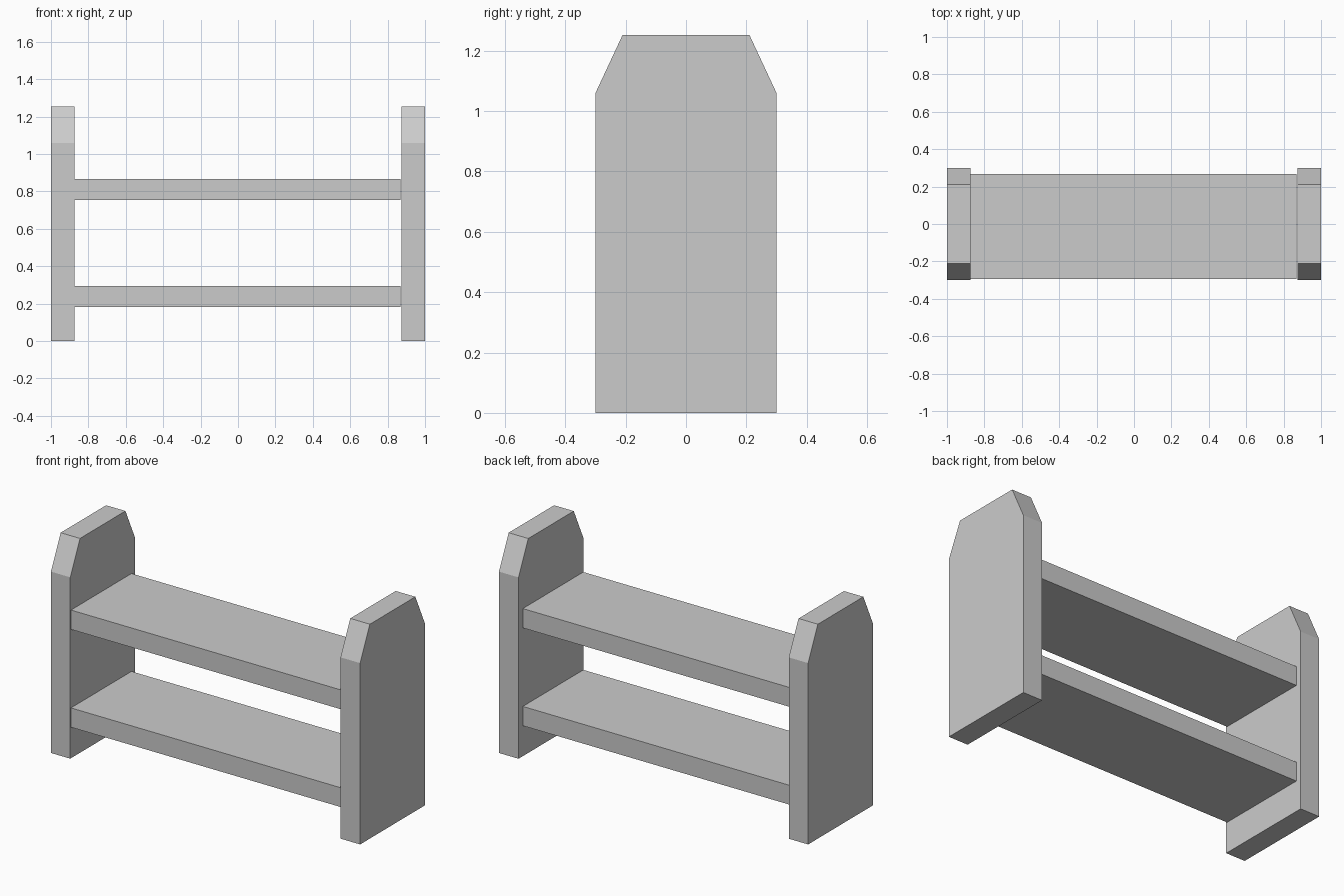
import bpy

if "Cube" in bpy.data.objects:
    bpy.data.objects.remove(bpy.data.objects["Cube"])


def prism(name, profile, x0, x1):
    """Extrude a (y, z) outline along x."""
    n = len(profile)
    verts = [(x, y, z) for x in (x0, x1) for y, z in profile]
    faces = [tuple(reversed(range(n))), tuple(range(n, 2 * n))]
    faces += [(i, (i + 1) % n, n + (i + 1) % n, n + i) for i in range(n)]
    mesh = bpy.data.meshes.new(name)
    mesh.from_pydata(verts, [], faces)
    obj = bpy.data.objects.new(name, mesh)
    bpy.context.collection.objects.link(obj)
    return obj


# Side panels with clipped top corners
panel = [(-0.3, 0), (0.3, 0), (0.3, 1.06), (0.21, 1.253), (-0.21, 1.253), (-0.3, 1.06)]
prism("left_side_panel", panel, -1.0, -0.875)
prism("right_side_panel", panel, 0.873, 1.0)

# Two shelves, set slightly forward between the panels
for name, z in (("lower_shelf", 0.181), ("upper_shelf", 0.753)):
    y0, y1, top = -0.293, 0.266, z + 0.113
    prism(name, [(y0, z), (y1, z), (y1, top), (y0, top)], -0.875, 0.869)
